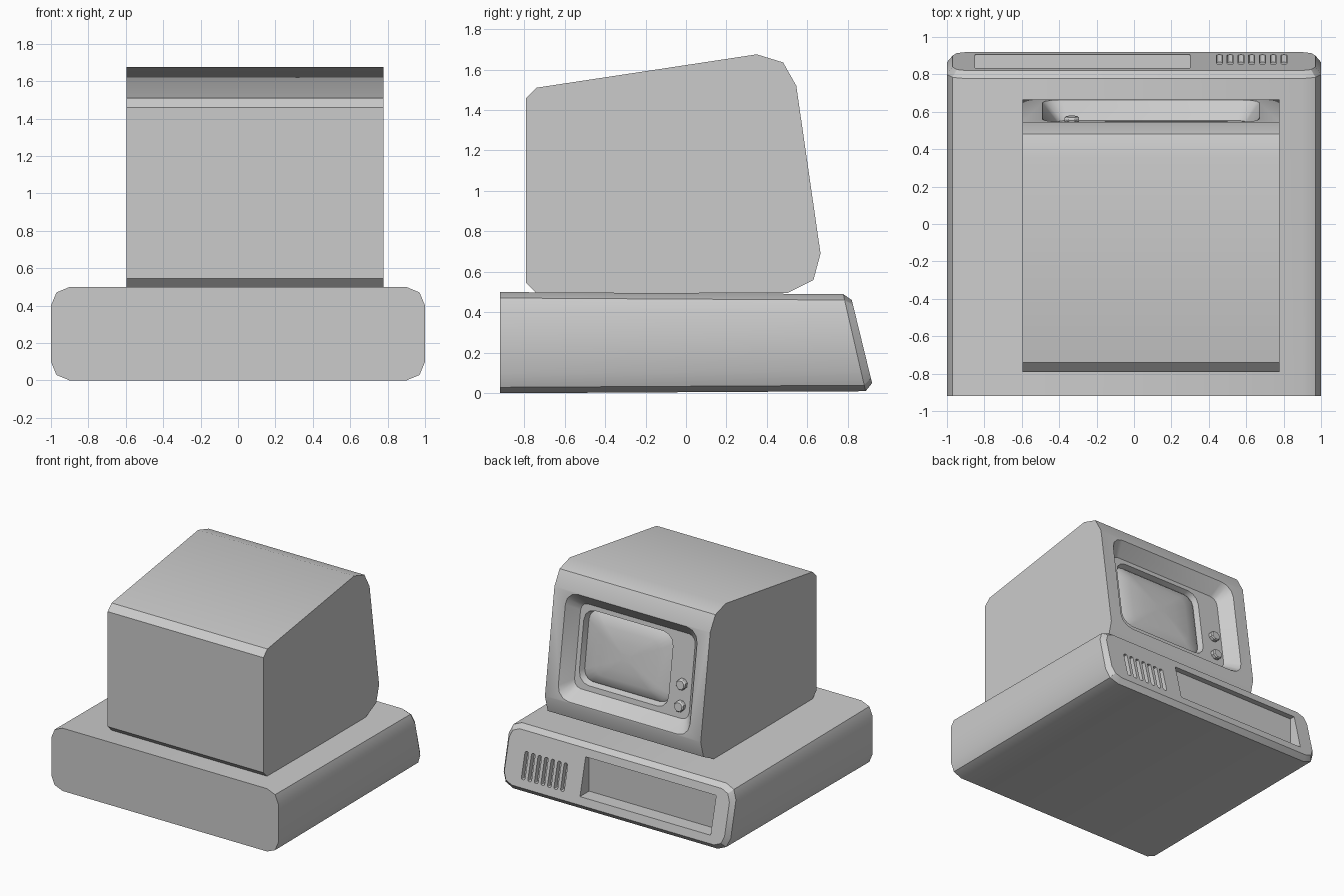
import bpy, bmesh, math

if "Cube" in bpy.data.objects:
    bpy.data.objects.remove(bpy.data.objects["Cube"])


def rrect(u0, u1, v0, v1, r=0.0, n=1):
    """Counter-clockwise rounded rectangle as 2D points, n segments per corner."""
    if r == 0:
        return [(u1, v1), (u0, v1), (u0, v0), (u1, v0)]
    pts = []
    centres = [(u1 - r, v1 - r), (u0 + r, v1 - r), (u0 + r, v0 + r), (u1 - r, v0 + r)]
    for k, (cu, cv) in enumerate(centres):
        for i in range(n + 1):
            a = math.pi / 2 * (k + i / n)
            pts.append((cu + r * math.cos(a), cv + r * math.sin(a)))
    return pts


def loft(bm, rings, cap_start=False, cap_end=False, skip=()):
    """Bridge rings of points with quads; returns the vertex rings."""
    vs = [[bm.verts.new(p) for p in ring] for ring in rings]
    for a, b in zip(vs, vs[1:]):
        n = len(a)
        for i in range(n):
            if i not in skip:
                j = (i + 1) % n
                bm.faces.new((a[i], a[j], b[j], b[i]))
    if cap_start:
        bm.faces.new(vs[0])
    if cap_end:
        bm.faces.new(vs[-1])
    return vs


def fill_plate(bm, loops):
    """Fill a flat outline (first loop) around its holes (other loops)."""
    edges = []
    for loop in loops:
        for a, b in zip(loop, loop[1:] + loop[:1]):
            edges.append(bm.edges.get((a, b)) or bm.edges.new((a, b)))
    bmesh.ops.triangle_fill(bm, edges=edges, use_beauty=True, normal=(0, 1, 0))


def finish(bm, name):
    bmesh.ops.recalc_face_normals(bm, faces=bm.faces[:])
    me = bpy.data.meshes.new(name)
    bm.to_mesh(me)
    bm.free()
    ob = bpy.data.objects.new(name, me)
    bpy.context.collection.objects.link(ob)
    bpy.ops.object.select_all(action='DESELECT')
    ob.select_set(True)
    bpy.context.view_layer.objects.active = ob
    bpy.ops.object.shade_smooth_by_angle(angle=math.radians(30))
    return ob


# Base case: rounded box with a sloped, bevelled face plate
def plate(pts, depth=0.0):
    return [(x, 0.932 - 0.244 * z - depth, z) for x, z in pts]


bm = bmesh.new()
shell = loft(bm, [
    [(x, -0.92, z) for x, z in rrect(-1, 1, 0, 0.5, 0.1, 2)],
    [(x, 0.89 - 0.23 * z, z) for x, z in rrect(-1, 1, 0.01, 0.49, 0.1, 2)],
    plate(rrect(-0.97, 0.97, 0.05, 0.46, 0.08, 2)),
], cap_start=True)
loops = [shell[-1]]

# Drive slot with upright back panel
slot = rrect(-0.85, 0.30, 0.11, 0.40)
loops.append(loft(bm, [plate(slot), [(x, 0.79, z) for x, z in slot]], cap_end=True)[0])

# Row of cooling vents
for i in range(7):
    x = 0.457 + i * 0.0575
    vent = rrect(x - 0.016, x + 0.016, 0.11, 0.315, 0.012, 2)
    loops.append(loft(bm, [plate(vent), plate(vent, 0.04)], cap_end=True)[0])
fill_plate(bm, loops)
finish(bm, "base_case")


# Monitor housing: side profile swept across, sloped front left open
def front(pts, depth=0.0):
    return [(x, 0.665 - (z - 0.69) * 0.1446 - depth, z) for x, z in pts]


profile = [(-0.79, 0.545), (-0.79, 1.46), (-0.74, 1.51), (0.35, 1.675), (0.48, 1.635),
           (0.545, 1.52), (0.665, 0.69), (0.63, 0.56), (0.50, 0.495), (-0.74, 0.495)]
bm = bmesh.new()
left, right = loft(bm, [[(x, y, z) for y, z in profile] for x in (-0.595, 0.777)],
                   cap_start=True, cap_end=True, skip=(5,))

# Flared recess, control panel and screen opening
recess = loft(bm, [
    front(rrect(-0.49, 0.67, 0.70, 1.51, 0.10, 3)),
    front(rrect(-0.41, 0.60, 0.77, 1.41, 0.06, 3), 0.10),
    front(rrect(-0.22, 0.565, 0.81, 1.375, 0.09, 3), 0.10),
    front(rrect(-0.205, 0.55, 0.825, 1.36, 0.08, 3), 0.15),
], cap_end=True)
fill_plate(bm, [[left[5], left[6], right[6], right[5]], recess[0]])
finish(bm, "monitor_housing")

# Bulging screen glass
bm = bmesh.new()
rings = []
for s, d in ((1, 0.155), (1, 0.145), (0.94, 0.13), (0.7, 0.11), (0.4, 0.10), (0.12, 0.096)):
    w, h = 0.3775 * s, 0.2675 * s
    rings.append(front(rrect(0.1725 - w, 0.1725 + w, 1.0925 - h, 1.0925 + h, 0.08 * s, 3), d))
loft(bm, rings, cap_start=True, cap_end=True)
finish(bm, "screen_glass")

# Two control knobs
for name, zc in (("upper_knob", 1.03), ("lower_knob", 0.865)):
    bm = bmesh.new()
    rings = []
    for r, d in ((0.042, 0.11), (0.042, 0.075), (0.034, 0.065)):
        ring = [(-0.333 + r * math.cos(a), zc + r * math.sin(a))
                for a in (math.pi / 4 * (k + 0.5) for k in range(8))]
        rings.append(front(ring, d))
    loft(bm, rings, cap_start=True, cap_end=True)
    finish(bm, name)
